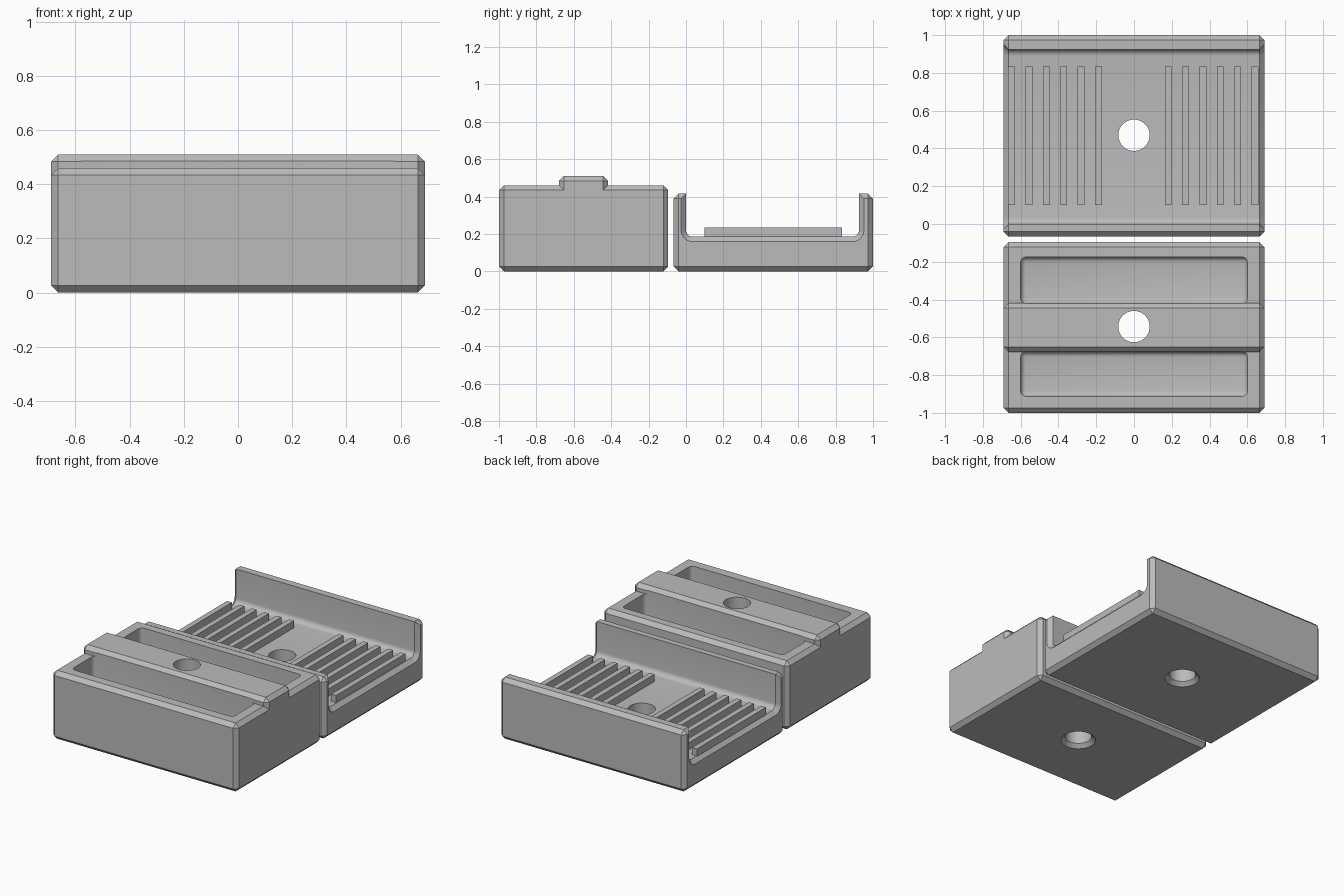
import bpy, bmesh, math
from mathutils import Vector

cube = bpy.data.objects.get("Cube")
if cube:
    bpy.data.objects.remove(cube, do_unlink=True)

grey = bpy.data.materials.new("plain grey")
grey.use_nodes = True
colour = (0.5, 0.5, 0.5, 1)
grey.diffuse_color = colour
grey.node_tree.nodes["Principled BSDF"].inputs["Base Color"].default_value = colour

HALF = 0.69       # half width of both blocks
CHAMFER = 0.026


def make_object(name, bm):
    bmesh.ops.recalc_face_normals(bm, faces=bm.faces)
    mesh = bpy.data.meshes.new(name)
    bm.to_mesh(mesh)
    bm.free()
    mesh.materials.append(grey)
    obj = bpy.data.objects.new(name, mesh)
    bpy.context.collection.objects.link(obj)
    return obj


def chamfered_extrusion(name, profile):
    """Extrude counter-clockwise (y, z, chamfer?) points along x with chamfered ends."""
    bm = bmesh.new()
    n = len(profile)
    pts = [Vector(p[:2]) for p in profile]
    outer, inner = [], []
    for i, p in enumerate(pts):
        a = (p - pts[i - 1]).normalized()
        b = (pts[(i + 1) % n] - p).normalized()
        na, nb = Vector((-a.y, a.x)), Vector((-b.y, b.x))
        inner.append(p + (na + nb) * CHAMFER / (1 + na.dot(nb)))
        outer.append([p - a * CHAMFER, p + b * CHAMFER] if profile[i][2] else [p])
    rims = []
    for side in (-1, 1):
        cap = [bm.verts.new((side * HALF, *q)) for q in inner]
        rim = [[bm.verts.new((side * (HALF - CHAMFER), *q)) for q in group] for group in outer]
        bm.faces.new(cap)
        for i in range(n):
            j = (i + 1) % n
            bm.faces.new((cap[i], cap[j], rim[j][0], rim[i][-1]))
            if len(rim[i]) == 2:
                bm.faces.new((cap[i], rim[i][1], rim[i][0]))
        rims.append([v for group in rim for v in group])
    left, right = rims
    for i in range(len(left)):
        j = (i + 1) % len(left)
        bm.faces.new((left[i], left[j], right[j], right[i]))
    return make_object(name, bm)


def add_box(bm, low, high):
    verts = bmesh.ops.create_cube(bm, size=1)["verts"]
    for v in verts:
        v.co = [(l + h) / 2 + c * (h - l) for l, h, c in zip(low, high, v.co)]


def pocket_cutter(y0, y1):
    bm = bmesh.new()
    add_box(bm, (-0.6, y0, 0.09), (0.6, y1, 0.7))
    edges = [e for e in bm.edges if min(v.co.z for v in e.verts) < 0.1]
    bmesh.ops.bevel(bm, geom=edges, offset=0.028, segments=4, profile=0.5, affect='EDGES')
    return make_object("pocket_cutter", bm)


def hole_cutter(y):
    """Round bolt hole, flared at the underside."""
    bm = bmesh.new()
    rings = []
    for r, z in ((0.118, -0.01), (0.083, 0.025), (0.083, 0.7)):
        rings.append([bm.verts.new((r * math.cos(t * math.tau / 48), y + r * math.sin(t * math.tau / 48), z))
                      for t in range(48)])
    bm.faces.new(rings[0])
    bm.faces.new(rings[-1])
    for a, b in zip(rings, rings[1:]):
        for i in range(48):
            j = (i + 1) % 48
            bm.faces.new((a[i], a[j], b[j], b[i]))
    return make_object("hole_cutter", bm)


def cut(obj, cutters):
    bpy.context.view_layer.objects.active = obj
    for cutter in cutters:
        mod = obj.modifiers.new("cut", 'BOOLEAN')
        mod.operation = 'DIFFERENCE'
        mod.solver = 'EXACT'
        mod.object = cutter
        bpy.ops.object.modifier_apply(modifier=mod.name)
        bpy.data.objects.remove(cutter, do_unlink=True)


def smooth(obj):
    bpy.ops.object.select_all(action='DESELECT')
    obj.select_set(True)
    bpy.context.view_layer.objects.active = obj
    bpy.ops.object.shade_smooth_by_angle(angle=math.radians(30))


# Front block: raised rail across a box with two deep pockets
block = chamfered_extrusion("pocket_block", [
    (-1, 0, True), (-0.095, 0, True), (-0.095, 0.46, True), (-0.418, 0.46, False),
    (-0.418, 0.51, True), (-0.678, 0.51, True), (-0.678, 0.46, False), (-1, 0.46, True)])
cut(block, [pocket_cutter(-0.42, -0.175), pocket_cutter(-0.912, -0.676), hole_cutter(-0.543)])
smooth(block)

# Rear block: channel with filleted floor and two upright walls
FLOOR, FILLET = 0.185, 0.035


def fillet(y, start):
    return [(y + FILLET * math.cos(start - k * math.pi / 12),
             FLOOR + FILLET + FILLET * math.sin(start - k * math.pi / 12), False) for k in range(7)]


channel = chamfered_extrusion("channel_block", [
    (-0.067, 0, True), (1, 0, True), (1, 0.415, True), (0.925, 0.415, False),
    *fillet(0.925 - FILLET, 0), *fillet(FILLET, -math.pi / 2),
    (0, 0.415, False), (-0.067, 0.415, True)])
cut(channel, [hole_cutter(0.47)])
smooth(channel)

# Grip ribs: six on either side of the hole
for name, first in (("right_ribs", -0.648), ("left_ribs", 0.181)):
    bm = bmesh.new()
    for i in range(6):
        x = first + 0.092 * i
        add_box(bm, (x - 0.018, 0.1, FLOOR - 0.03), (x + 0.018, 0.835, 0.233))
    make_object(name, bm)
